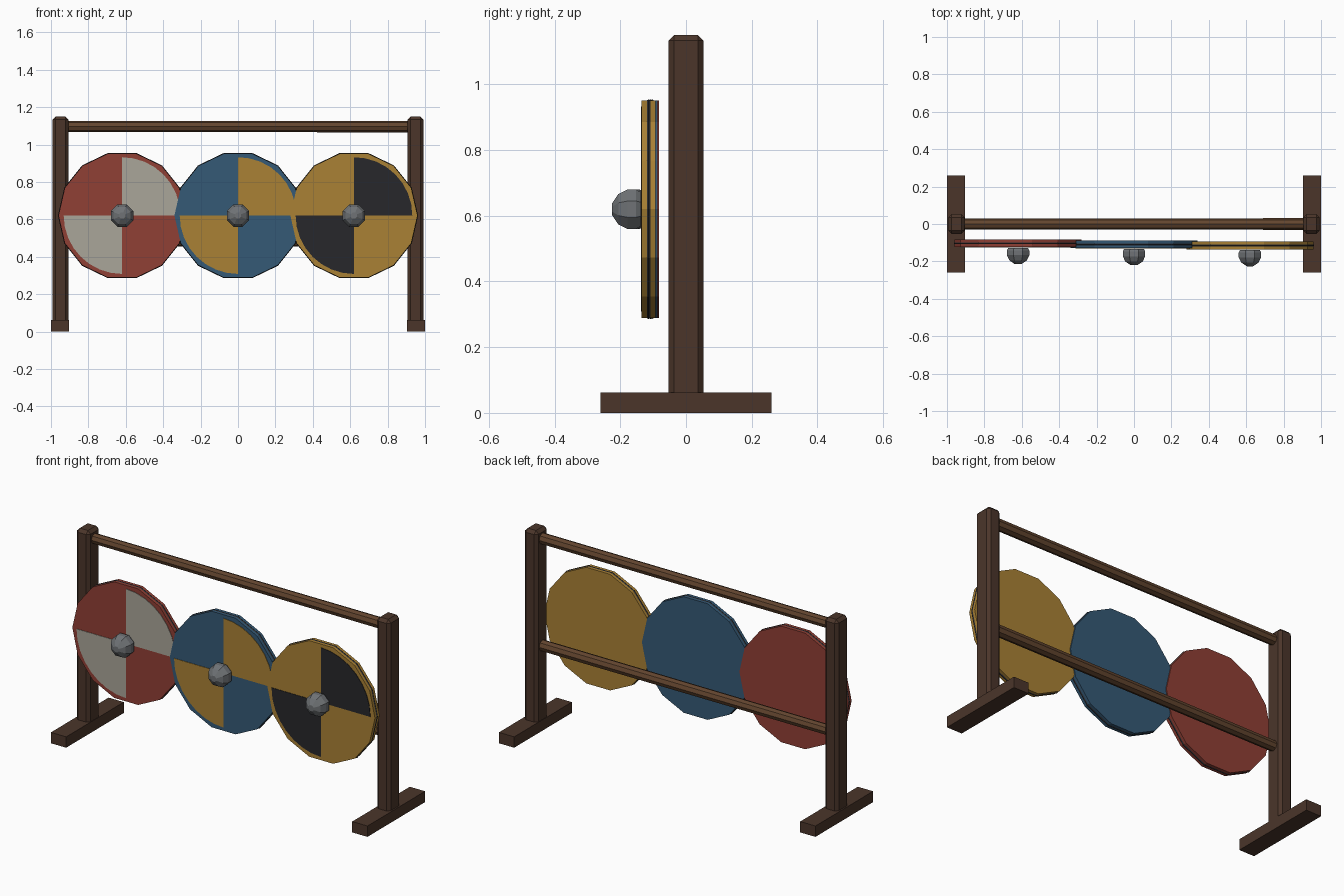
import bpy, bmesh, math
from mathutils import Matrix, Vector

if "Cube" in bpy.data.objects:
    bpy.data.objects.remove(bpy.data.objects["Cube"])

def mat(name, rgb):
    m = bpy.data.materials.new(name)
    m.diffuse_color = (*rgb, 1)
    m.use_nodes = True
    m.node_tree.nodes["Principled BSDF"].inputs["Base Color"].default_value = m.diffuse_color
    return m

DARK = mat("dark_wood", (0.07, 0.036, 0.023))
RAIL = mat("rail_wood", (0.125, 0.06, 0.028))
RED = mat("red_paint", (0.28, 0.05, 0.035))
WHITE = mat("white_paint", (0.40, 0.38, 0.32))
BLUE = mat("blue_paint", (0.035, 0.10, 0.18))
YELLOW = mat("yellow_paint", (0.40, 0.22, 0.035))
BLACK = mat("black_paint", (0.02, 0.02, 0.024))
IRON = mat("dark_iron", (0.025, 0.026, 0.03))
STEEL = mat("steel", (0.16, 0.17, 0.18))

def finish(name, bm, material, loc=(0, 0, 0)):
    bmesh.ops.recalc_face_normals(bm, faces=bm.faces)
    me = bpy.data.meshes.new(name)
    bm.to_mesh(me)
    bm.free()
    me.materials.append(material)
    ob = bpy.data.objects.new(name, me)
    ob.location = loc
    bpy.context.collection.objects.link(ob)
    return ob

def box(name, loc, size, material, bevel=0):
    bm = bmesh.new()
    bmesh.ops.create_cube(bm, size=1)
    bmesh.ops.scale(bm, vec=size, verts=bm.verts)
    if bevel:
        bmesh.ops.bevel(bm, geom=bm.edges[:], offset=bevel, segments=1, affect='EDGES')
    return finish(name, bm, material, loc)

def cylinder(name, loc, axis, n, r1, r2, depth, material):
    bm = bmesh.new()
    bmesh.ops.create_cone(bm, cap_ends=True, segments=n, radius1=r1, radius2=r2, depth=depth)
    # put a vertex at the top of the circle once it is turned upright
    bmesh.ops.rotate(bm, verts=bm.verts, matrix=Matrix.Rotation(math.pi / 2, 3, 'Z'))
    bmesh.ops.rotate(bm, verts=bm.verts, matrix=Matrix.Rotation(math.pi / 2, 3, axis))
    return finish(name, bm, material, loc)

def lathe(name, loc, profile, n, material, phase=0, closed=False):
    """Revolve (radius, y) points about the y axis."""
    bm = bmesh.new()
    rings = [[bm.verts.new((r * math.cos(a), y, r * math.sin(a)))
              for a in (phase + 2 * math.pi * i / n for i in range(n))]
             for r, y in profile]
    pairs = list(zip(rings, rings[1:]))
    if closed:
        pairs.append((rings[-1], rings[0]))
    else:
        bm.faces.new(rings[0])
        bm.faces.new(rings[-1])
    for a, b in pairs:
        for i in range(n):
            j = (i + 1) % n
            bm.faces.new((a[i], a[j], b[j], b[i]))
    return finish(name, bm, material, loc)

def quadrant(name, loc, start, radius, thick, material):
    bm = bmesh.new()
    pts = [(0, 0)] + [(radius * math.cos(start + math.pi / 2 * i / 8),
                       radius * math.sin(start + math.pi / 2 * i / 8)) for i in range(9)]
    f = bm.faces.new([bm.verts.new((x, 0, z)) for x, z in pts])
    ext = bmesh.ops.extrude_face_region(bm, geom=[f])
    bmesh.ops.translate(bm, vec=(0, -thick, 0),
                        verts=[v for v in ext['geom'] if isinstance(v, bmesh.types.BMVert)])
    return finish(name, bm, material, loc)

# frame: feet and chamfered posts
for side, s in (("left", -1), ("right", 1)):
    box(side + "_foot", (s * 0.952, 0, 0.031), (0.096, 0.52, 0.062), DARK)
    box(side + "_post", (s * 0.949, 0, 0.59), (0.085, 0.106, 1.12), DARK, 0.017)

# round rails
for name, z in (("top_rail", 1.096), ("lower_rail", 0.485)):
    cylinder(name, (0, 0, z), 'Y', 8, 0.029, 0.031, 1.86, RAIL)

# three painted round shields, each a little further forward
for i, (label, base, paint) in enumerate((("left", RED, WHITE),
                                          ("middle", BLUE, YELLOW),
                                          ("right", YELLOW, BLACK))):
    x, y, z = (i - 1) * 0.62, -0.103 - 0.0055 * i, 0.62
    cylinder(label + "_shield_board", (x, y, z), 'X', 14, 0.34, 0.34, 0.042, base)
    # rim: low-poly ring whose corners poke out between the board corners
    tube = [(0.325 + 0.018 * math.cos(k * math.pi / 3), 0.018 * math.sin(k * math.pi / 3))
            for k in range(6)]
    lathe(label + "_shield_rim", (x, y, z), tube, 14, IRON, closed=True)
    for part, a in (("upper", 0), ("lower", math.pi)):
        quadrant(f"{label}_shield_{part}_panel", (x, y - 0.0205, z), a, 0.312, 0.003, paint)
    # faceted boss
    dome = [(0.056, -0.024), (0.065, -0.038), (0.065, -0.064), (0.050, -0.092), (0.018, -0.112)]
    lathe(label + "_shield_boss", (x, y, z), dome, 8, STEEL, math.pi / 8)
